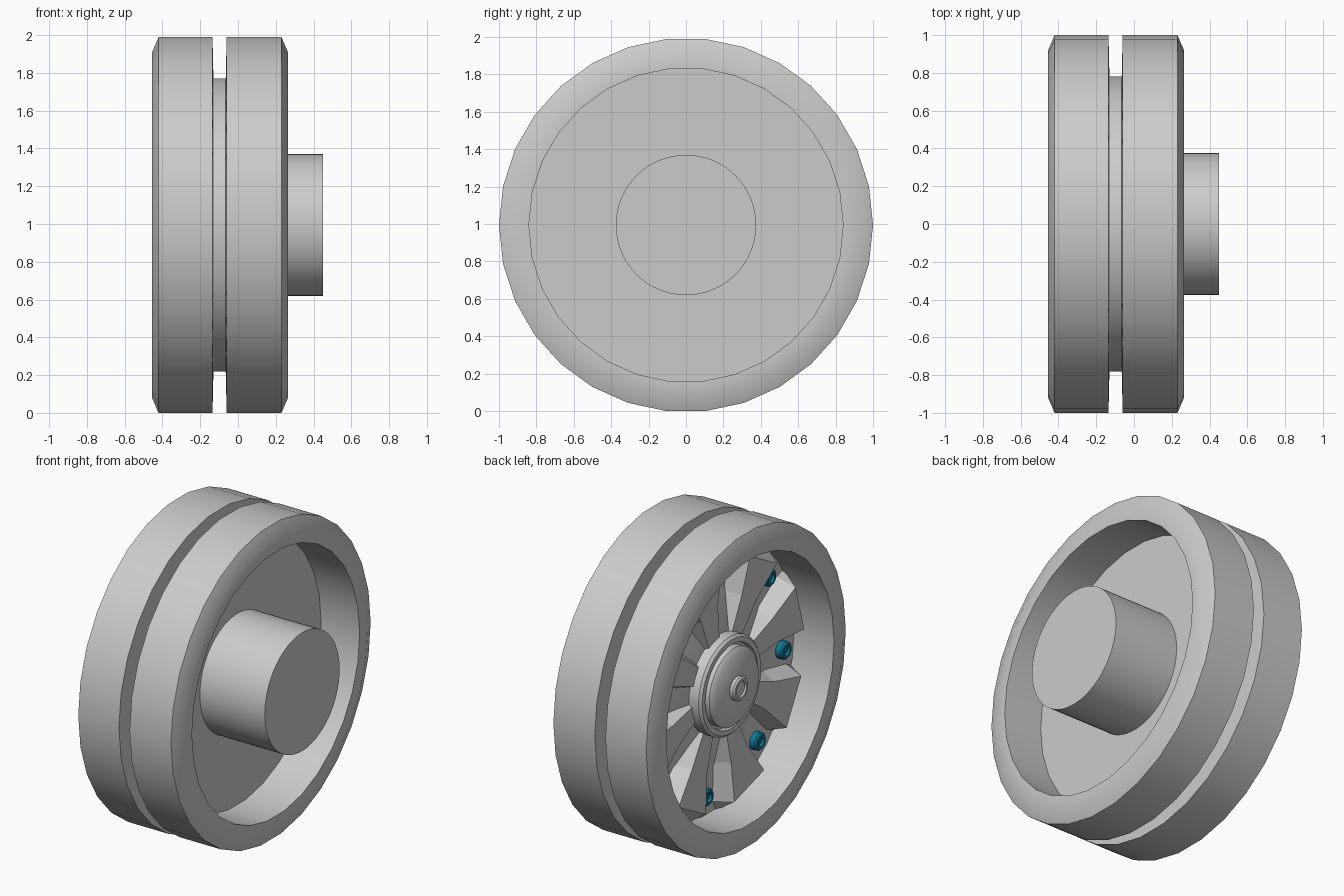
import bpy, bmesh, math

if "Cube" in bpy.data.objects:
    bpy.data.objects.remove(bpy.data.objects["Cube"])

CZ = 0.9945  # axle height


def material(name, rgb):
    m = bpy.data.materials.new(name)
    m.diffuse_color = (*rgb, 1)
    m.use_nodes = True
    m.node_tree.nodes["Principled BSDF"].inputs["Base Color"].default_value = m.diffuse_color
    return m


GREY = material("light_grey", (0.6, 0.6, 0.6))
BLUE = material("teal_blue", (0.004, 0.19, 0.31))


def finish(name, bm, mat, angle):
    bmesh.ops.remove_doubles(bm, verts=bm.verts, dist=1e-5)
    bmesh.ops.recalc_face_normals(bm, faces=bm.faces)
    me = bpy.data.meshes.new(name)
    bm.to_mesh(me)
    bm.free()
    me.materials.append(mat)
    me.shade_smooth()
    me.set_sharp_from_angle(angle=math.radians(angle))
    ob = bpy.data.objects.new(name, me)
    bpy.context.collection.objects.link(ob)
    return ob


def lathe(name, profile, sides, mat=GREY, centre=(0, CZ), closed=False, angle=40):
    """Turn (x, radius) points around an axis parallel to x."""
    bm = bmesh.new()
    rings = []
    for x, r in profile:
        rings.append([bm.verts.new((x, centre[0] - r * math.cos(t), centre[1] + r * math.sin(t)))
                      for t in (2 * math.pi * i / sides for i in range(sides))])
    pairs = list(zip(rings, rings[1:]))
    if closed:
        pairs.append((rings[-1], rings[0]))
    for a, b in pairs:
        for i in range(sides):
            j = (i + 1) % sides
            bm.faces.new((a[i], a[j], b[j], b[i]))
    return finish(name, bm, mat, angle)


# Twin tyre with central groove and inner disc
lathe("tyre_and_disc", [
    (-0.17, 0), (-0.17, 0.84), (-0.45, 0.84), (-0.455, 0.92), (-0.42, 1),
    (-0.135, 1), (-0.13, 0.78), (-0.065, 0.78), (-0.06, 1), (0.23, 1),
    (0.265, 0.92), (0.265, 0.84), (-0.005, 0.84), (-0.005, 0)], 30)

# Axle drum on the right
lathe("axle_drum", [(-0.03, 0), (-0.03, 0.375), (0.45, 0.375), (0.45, 0)], 64)

# Sloping collar under the spokes
lathe("spoke_collar", [(-0.24, 0), (-0.24, 0.3), (-0.165, 0.58)], 32)

# Stepped hub cap and pin
lathe("hub_ring", [(-0.2, 0.31), (-0.305, 0.31), (-0.32, 0.295), (-0.32, 0.265),
                   (-0.29, 0.26), (-0.29, 0)], 40)
lathe("hub_cap", [(-0.28, 0.245), (-0.335, 0.245), (-0.36, 0.215), (-0.36, 0)], 40)
lathe("hub_pin", [(-0.35, 0.075), (-0.38, 0.075), (-0.39, 0.065), (-0.39, 0.05),
                  (-0.38, 0.045), (-0.38, 0)], 20)


# Flared spokes: cross-sections (radius, top x, half width on top, half width at base)
SECTIONS = [(0.26, -0.255, 0.05, 0.10), (0.52, -0.27, 0.085, 0.13),
            (0.75, -0.295, 0.155, 0.20), (0.815, -0.2, 0.165, 0.20)]


def spoke(index, angle):
    c, s = math.cos(angle), math.sin(angle)
    bm = bmesh.new()
    rows = []
    for r, top, wt, wb in SECTIONS:
        rows.append([bm.verts.new((x, -(r * c - w * s), CZ + r * s + w * c))
                     for x, w in ((-0.16, -wb), (top, -wt), (top, wt), (-0.16, wb))])
    for a, b in zip(rows, rows[1:]):
        for i in range(4):
            j = (i + 1) % 4
            bm.faces.new((a[i], a[j], b[j], b[i]))
    bm.faces.new(rows[0])
    bm.faces.new(rows[-1])
    finish(f"spoke_{index}", bm, GREY, 8)


for k in range(8):
    spoke(k + 1, math.radians(16.5 + 45 * k))
    # Blue ring nut between neighbouring spokes
    t = math.radians(39 + 45 * k)
    pos = (-0.71 * math.cos(t), CZ + 0.71 * math.sin(t))
    lathe(f"nut_{k + 1}", [(-0.165, 0.055), (-0.205, 0.055), (-0.215, 0.045), (-0.215, 0.03),
                           (-0.2, 0.025), (-0.2, 0)], 16, BLUE, pos)
